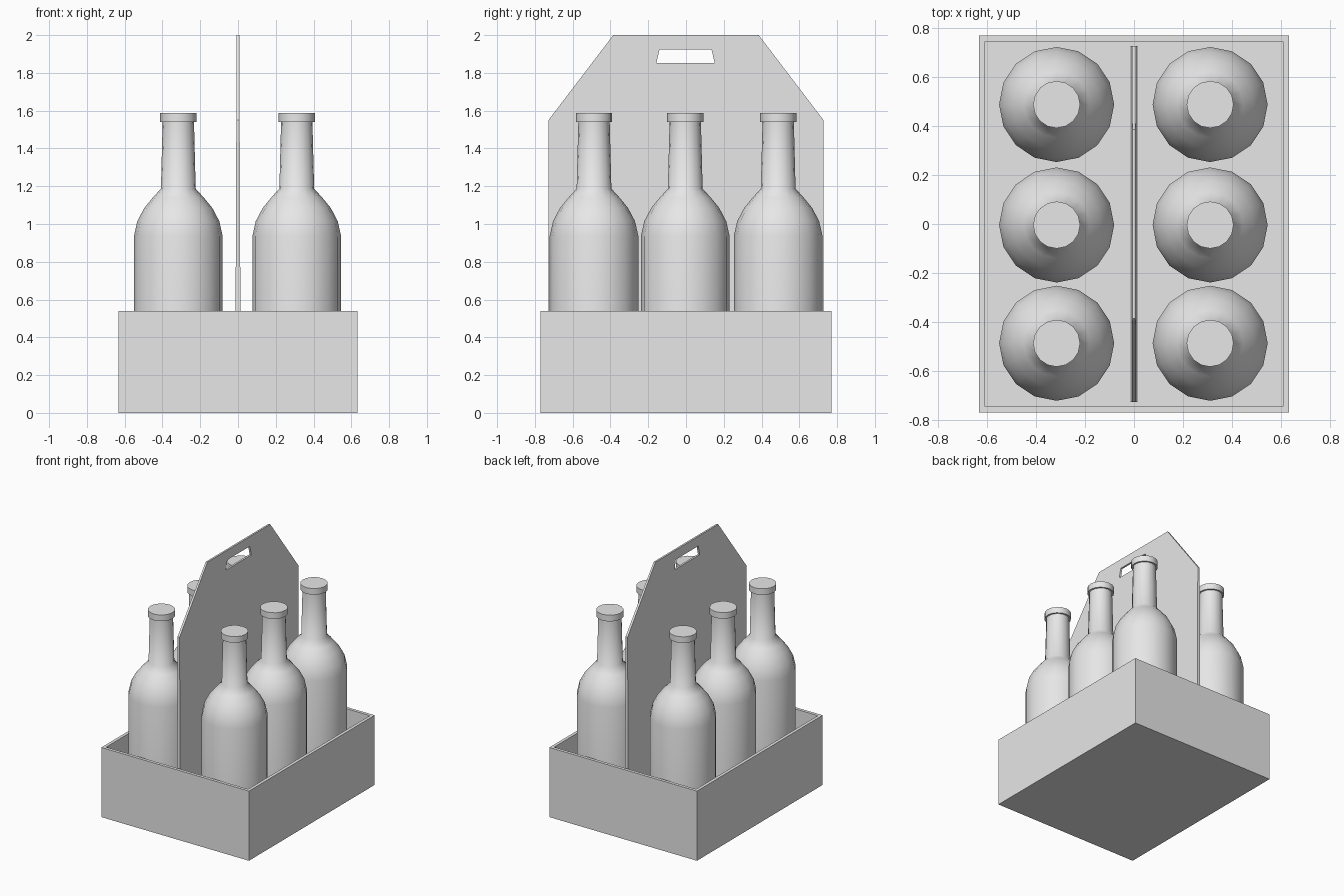
import bpy
import bmesh
from math import radians
from mathutils import Matrix

cube = bpy.data.objects.get("Cube")
if cube:
    bpy.data.objects.remove(cube, do_unlink=True)

GREY = (0.8, 0.8, 0.8, 1)
grey = bpy.data.materials.new("plain grey")
grey.use_nodes = True
grey.diffuse_color = GREY
grey.node_tree.nodes["Principled BSDF"].inputs["Base Color"].default_value = GREY

FLOOR = 0.035


def make_mesh(name, bm, smooth_angle=None):
    bmesh.ops.recalc_face_normals(bm, faces=bm.faces)
    mesh = bpy.data.meshes.new(name)
    for face in bm.faces:
        face.smooth = smooth_angle is not None
    bm.to_mesh(mesh)
    bm.free()
    mesh.materials.append(grey)
    if smooth_angle is not None:
        mesh.set_sharp_from_angle(angle=radians(smooth_angle))
    return mesh


def add_object(name, mesh, location=(0, 0, 0)):
    obj = bpy.data.objects.new(name, mesh)
    obj.location = location
    bpy.context.collection.objects.link(obj)
    return obj


# Open tray: a box whose top is inset and pushed down to the floor
WIDTH, DEPTH, HEIGHT, WALL = 1.266, 1.54, 0.54, 0.034
bm = bmesh.new()
bmesh.ops.create_cube(bm, size=1, matrix=Matrix.Translation((0, 0, HEIGHT / 2))
                      @ Matrix.Diagonal((WIDTH, DEPTH, HEIGHT, 1)))
top = max(bm.faces, key=lambda f: f.calc_center_median().z)
bmesh.ops.inset_region(bm, faces=[top], thickness=WALL)
inner = bmesh.ops.extrude_discrete_faces(bm, faces=[top])["faces"][0]
bmesh.ops.translate(bm, verts=inner.verts, vec=(0, 0, FLOOR - HEIGHT))
add_object("tray", make_mesh("tray", bm))

# Central divider with a handle slot, tapering towards the top
bm = bmesh.new()
outline = [(-0.728, FLOOR), (0.728, FLOOR), (0.728, 1.55),
           (0.385, 2), (-0.385, 2), (-0.728, 1.55)]
slot = [(-0.157, 1.852), (0.152, 1.852), (0.135, 1.925), (-0.14, 1.925)]
edges = []
for loop in (outline, slot):
    verts = [bm.verts.new((-1, y, z)) for y, z in loop]
    edges += [bm.edges.new((a, b)) for a, b in zip(verts, verts[1:] + verts[:1])]
bmesh.ops.triangle_fill(bm, edges=edges, use_beauty=True, normal=(-1, 0, 0))
sheet = bmesh.ops.extrude_face_region(bm, geom=bm.faces[:], use_keep_orig=True)["geom"]
for v in sheet:
    if isinstance(v, bmesh.types.BMVert):
        v.co.x = 1
for v in bm.verts:
    v.co.x *= 0.015 - 0.004 * v.co.z
add_object("handle_divider", make_mesh("handle_divider", bm))

# Bottle: a lathed profile of (radius, height), shared by all six
profile = [(0.235, FLOOR), (0.235, 0.935), (0.217, 1.015), (0.18, 1.085),
           (0.135, 1.14), (0.092, 1.187), (0.083, 1.54),
           (0.096, 1.54), (0.096, 1.588)]
SIDES = 16
bm = bmesh.new()
rings = []
for radius, z in profile:
    rings.append(bmesh.ops.create_circle(
        bm, segments=SIDES, radius=radius,
        matrix=Matrix.Translation((0, 0, z)))["verts"])
for low, high in zip(rings, rings[1:]):
    for i in range(SIDES):
        j = (i + 1) % SIDES
        bm.faces.new((low[i], low[j], high[j], high[i]))
bm.faces.new(rings[0])
bm.faces.new(rings[-1])
bottle = make_mesh("bottle", bm, smooth_angle=60)

for side, x in (("right", -0.316), ("left", 0.311)):
    for row, y in (("front", -0.487), ("middle", -0.004), ("back", 0.488)):
        add_object(f"bottle_{row}_{side}", bottle, (x, y, 0))
